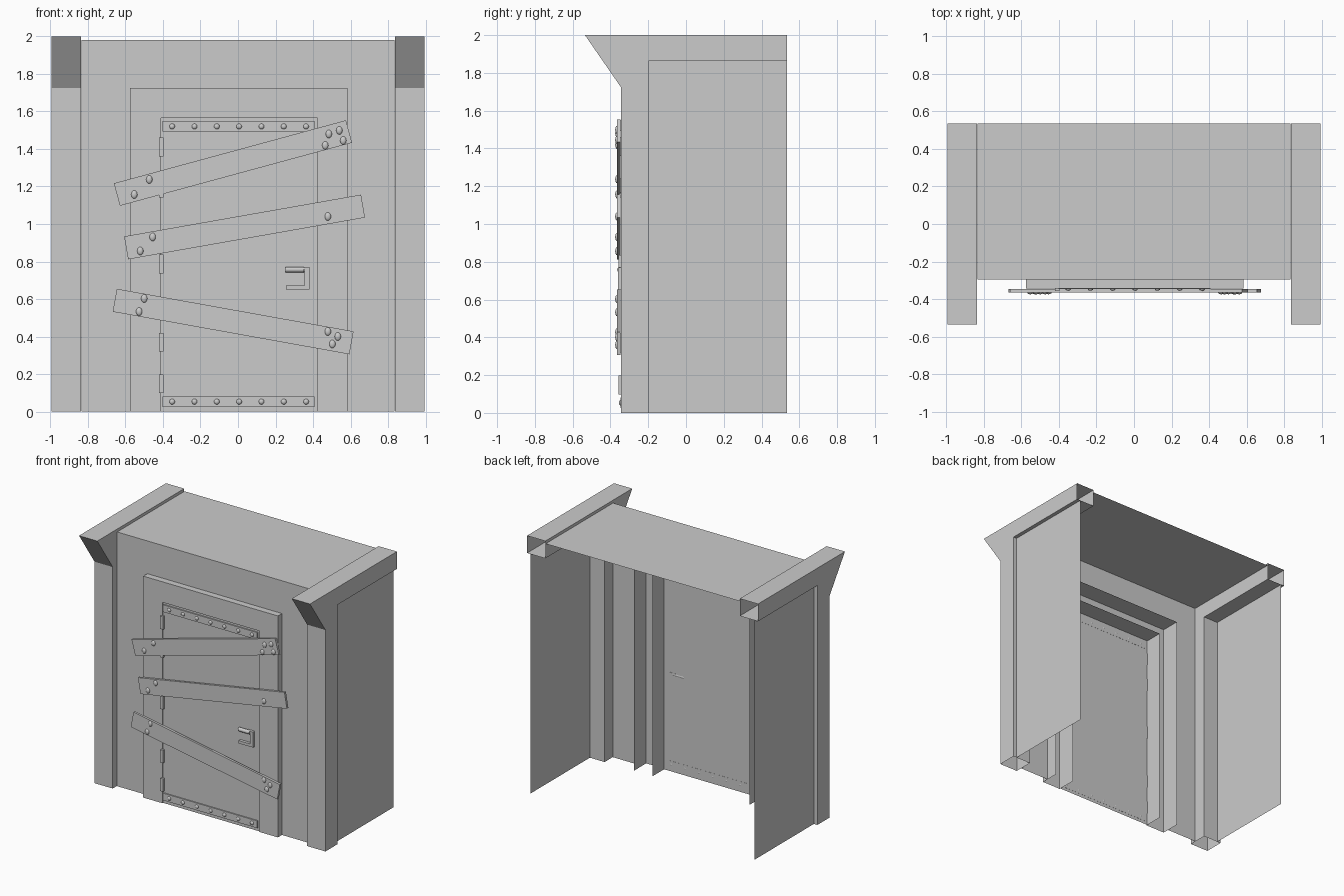
import bpy, bmesh, math
from mathutils import Vector

cube = bpy.data.objects.get("Cube")
if cube:
    bpy.data.objects.remove(cube)

grey = bpy.data.materials.new("plain_grey")
grey.use_nodes = True
colour = (0.6, 0.6, 0.6, 1)
grey.diffuse_color = colour
grey.node_tree.nodes["Principled BSDF"].inputs["Base Color"].default_value = colour


def finish(name, bm, smooth=False):
    bmesh.ops.remove_doubles(bm, verts=bm.verts, dist=0.0001)
    bmesh.ops.recalc_face_normals(bm, faces=bm.faces)
    mesh = bpy.data.meshes.new(name)
    bm.to_mesh(mesh)
    bm.free()
    mesh.materials.append(grey)
    for p in mesh.polygons:
        p.use_smooth = smooth
    obj = bpy.data.objects.new(name, mesh)
    bpy.context.collection.objects.link(obj)
    return obj


def face(bm, points):
    return bm.faces.new([bm.verts.new(p) for p in points])


def sheet(bm, path, offset):
    """Sweep an open path along an offset, making one quad per segment."""
    offset = Vector(offset)
    pts = [Vector(p) for p in path]
    for a, b in zip(pts, pts[1:]):
        face(bm, (a, b, b + offset, a + offset))


def arch(x0, x1, top, y):
    return [(x0, y, 0), (x0, y, top), (x1, y, top), (x1, y, 0)]


def box(name, centre, size, angle=0):
    bm = bmesh.new()
    bmesh.ops.create_cube(bm, size=1)
    bmesh.ops.scale(bm, vec=size, verts=bm.verts)
    obj = finish(name, bm)
    obj.location = centre
    obj.rotation_euler.y = -math.radians(angle)
    return obj


def rivet(name, x, y, z, size):
    bm = bmesh.new()
    bmesh.ops.create_uvsphere(bm, u_segments=12, v_segments=8, radius=1)
    bmesh.ops.scale(bm, vec=size, verts=bm.verts)
    finish(name, bm, True).location = (x, y, z)


BACK, INNER_Y, WALL_Y, FRONT = 0.535, -0.195, -0.295, -0.345

# Side posts with roof beams: hollow, open below and at the rear
profile = [(INNER_Y, 0), (INNER_Y, 1.865), (BACK, 1.865),
           (BACK, 2), (-0.535, 2), (FRONT, 1.725), (FRONT, 0)]
for side, s in (("right", -1), ("left", 1)):
    bm = bmesh.new()
    inner, outer = s * 0.838, s * 0.995
    for x in (inner, outer):
        face(bm, [(x, y, z) for y, z in profile])
    for part in (profile[:3], profile[3:]):
        sheet(bm, [(inner, y, z) for y, z in part], (outer - inner, 0, 0))
    finish(side + "_post_and_beam", bm)

    # Recessed side wall
    bm = bmesh.new()
    sheet(bm, [(s * 0.965, INNER_Y, 0), (s * 0.965, INNER_Y, 1.865)],
          (0, BACK - INNER_Y, 0))
    finish(side + "_side_wall", bm)

# Front wall around the door frame, and the roof sheet
frame = (-0.575, 0.585, 1.725)
opening = (-0.41, 0.425, 1.565)
bm = bmesh.new()
face(bm, arch(-0.835, 0.835, 1.98, WALL_Y) + arch(*frame, WALL_Y)[::-1])
sheet(bm, [(-0.835, WALL_Y, 1.98), (0.835, WALL_Y, 1.98)], (0, BACK - WALL_Y, 0))
finish("front_wall_and_roof", bm)

# Door frame, open behind
bm = bmesh.new()
face(bm, arch(*frame, FRONT) + arch(*opening, FRONT)[::-1])
for outline in (frame, opening):
    sheet(bm, arch(*outline, FRONT), (0, INNER_Y - FRONT, 0))
finish("door_frame", bm)

# Door leaf
bm = bmesh.new()
face(bm, arch(*opening, -0.337))
finish("door", bm)

# Riveted bands across the door
for place, z in (("top", 1.52), ("bottom", 0.053)):
    box(place + "_band", (0.003, -0.341, z), (0.81, 0.01, 0.056))
    for i in range(7):
        rivet(place + "_band_rivet", -0.351 + i * 0.119, -0.345, z, (0.015, 0.011, 0.015))

# Hinges
for z in (1.41, 1.19, 0.787, 0.37, 0.148):
    box("hinge", (-0.408, -0.347, z), (0.024, 0.022, 0.1))

# Handle: round lever and a square hoop
bm = bmesh.new()
bmesh.ops.create_cone(bm, cap_ends=True, segments=12, radius1=0.015, radius2=0.015, depth=0.097)
lever = finish("handle_lever", bm, True)
lever.location = (0.302, -0.35, 0.757)
lever.rotation_euler.y = math.pi / 2
box("handle_upright", (0.367, -0.348, 0.71), (0.026, 0.022, 0.12))
box("handle_top", (0.348, -0.346, 0.764), (0.05, 0.02, 0.012))
box("handle_bottom", (0.318, -0.348, 0.661), (0.122, 0.022, 0.022))

# Boards nailed over the door: centre x, centre z, angle, nail positions
boards = [
    ("upper", -0.027, 1.325, 15.2, [(-0.553, 1.157), (-0.473, 1.237), (0.484, 1.48),
                                   (0.54, 1.499), (0.465, 1.419), (0.561, 1.445)]),
    ("middle", 0.035, 0.984, 10, [(-0.521, 0.856), (-0.455, 0.931), (0.479, 1.04)]),
    ("lower", -0.026, 0.48, -10.2, [(-0.527, 0.533), (-0.5, 0.603), (0.479, 0.427),
                                    (0.532, 0.4), (0.503, 0.36)]),
]
for name, x, z, angle, nails in boards:
    box(name + "_board", (x, -0.356, z), (1.282, 0.018, 0.124), angle)
    for nx, nz in nails:
        rivet(name + "_board_nail", nx, -0.364, nz, (0.017, 0.011, 0.022))

# Keep the edges of round parts crisp
bpy.ops.object.select_all(action="DESELECT")
lever.select_set(True)
bpy.context.view_layer.objects.active = lever
bpy.ops.object.shade_smooth_by_angle()
